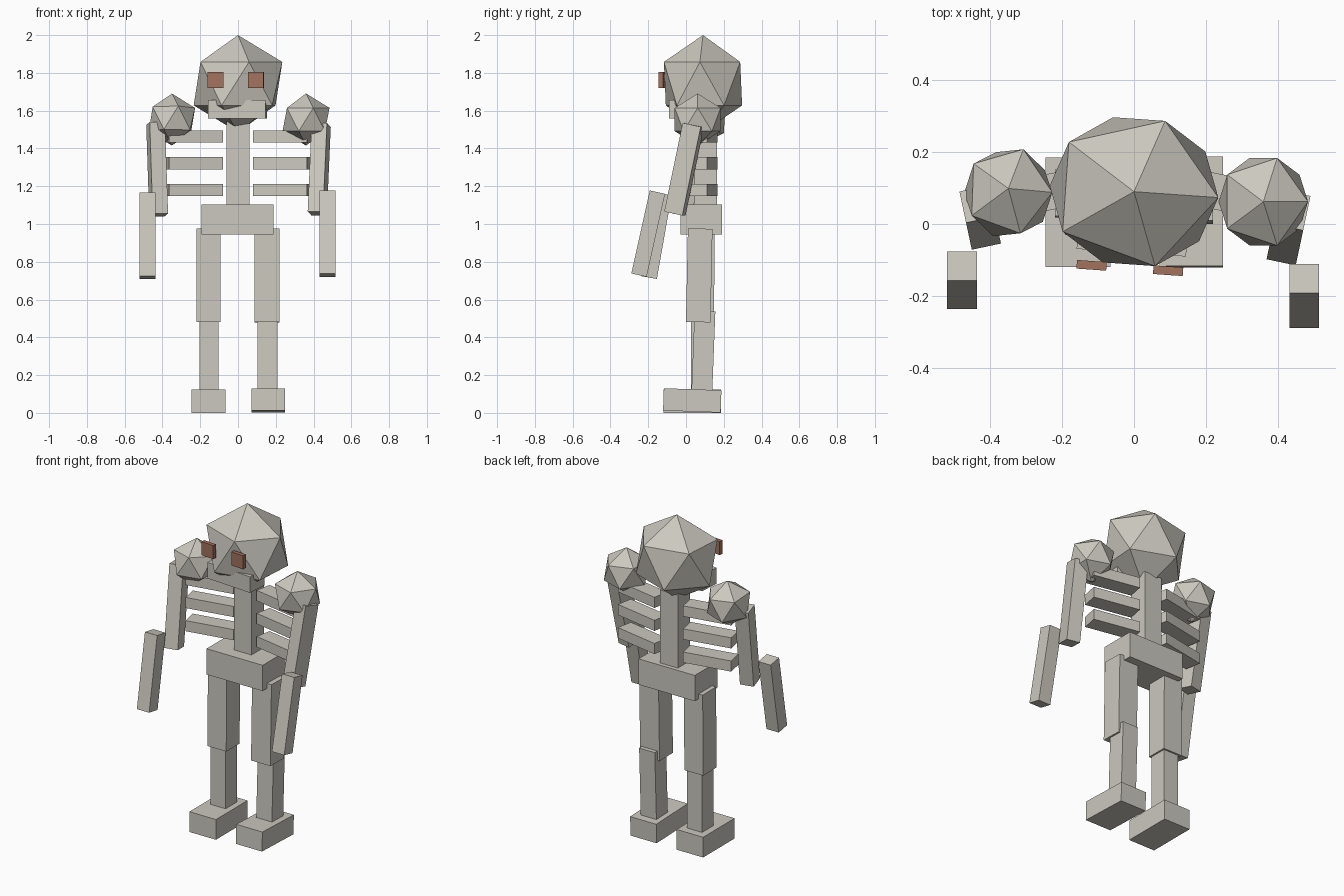
import bpy
from math import radians

if "Cube" in bpy.data.objects:
    bpy.data.objects.remove(bpy.data.objects["Cube"], do_unlink=True)


def material(name, rgb):
    mat = bpy.data.materials.new(name)
    mat.use_nodes = True
    mat.diffuse_color = (*rgb, 1)
    mat.node_tree.nodes["Principled BSDF"].inputs["Base Color"].default_value = (*rgb, 1)
    return mat


bone = material("bone", (0.60, 0.58, 0.52))
brown = material("eye brown", (0.36, 0.17, 0.11))


def finish(name, scale, rot, mat):
    obj = bpy.context.object
    obj.name = name
    obj.scale = scale
    obj.rotation_euler = [radians(a) for a in rot]
    obj.data.materials.append(mat)
    return obj


def box(name, center, size, rot=(0, 0, 0), mat=bone):
    bpy.ops.mesh.primitive_cube_add(size=1, location=center)
    return finish(name, size, rot, mat)


def ball(name, center, radii, rot=(0, 0, 0)):
    bpy.ops.mesh.primitive_ico_sphere_add(subdivisions=1, radius=1, location=center)
    return finish(name, radii, rot, bone)


# Head, jaw and eyes, turned slightly together
ball("head", (0, 0.09, 1.743), (0.263, 0.238, 0.257), (0, 0, -4))
box("jaw", (-0.003, -0.015, 1.607), (0.305, 0.13, 0.098), (0, 0, -4))
box("right_eye", (-0.118, -0.115, 1.762), (0.083, 0.024, 0.083), (0, 0, -4), brown)
box("left_eye", (0.095, -0.13, 1.762), (0.083, 0.024, 0.083), (0, 0, -4), brown)

# Trunk
box("spine", (0, 0.105, 1.32), (0.12, 0.12, 0.46))
box("pelvis", (-0.002, 0.08, 1.024), (0.381, 0.22, 0.158))

# Rib pairs, outer ends swept forward
for side, s in (("right", -1), ("left", 1)):
    for i, z in enumerate((1.463, 1.322, 1.18)):
        box(f"{side}_rib_{i + 1}", (s * 0.231, 0.09, z), (0.292, 0.10, 0.065), (0, 0, -11 * s))

# Arms
ball("right_shoulder", (-0.35, 0.087, 1.553), (0.137, 0.138, 0.138), (-5, 0, -2))
ball("left_shoulder", (0.36, 0.062, 1.553), (0.139, 0.143, 0.138), (0, 0, 0))
box("right_upper_arm", (-0.428, 0.018, 1.29), (0.083, 0.09, 0.49), (-9, 0, 12))
box("left_upper_arm", (0.43, -0.01, 1.29), (0.083, 0.10, 0.48), (-12, 0, -12))
box("right_lower_arm", (-0.479, -0.156, 0.938), (0.083, 0.083, 0.45), (-10, 0, 0))
box("left_lower_arm", (0.474, -0.2, 0.949), (0.083, 0.083, 0.45), (-12.5, 0, 0))

# Legs
box("right_upper_leg", (-0.156, 0.085, 0.728), (0.127, 0.13, 0.495), (-0.5, 0, 0))
box("left_upper_leg", (0.154, 0.07, 0.728), (0.131, 0.13, 0.495), (-1.2, 0, 0))
box("right_lower_leg", (-0.154, 0.082, 0.32), (0.102, 0.11, 0.44))
box("left_lower_leg", (0.156, 0.092, 0.32), (0.106, 0.11, 0.44), (-2.2, 0, 0))
box("right_foot", (-0.156, 0.033, 0.062), (0.18, 0.305, 0.124))
box("left_foot", (0.159, 0.033, 0.066), (0.177, 0.305, 0.118), (-2, 0, 0))
